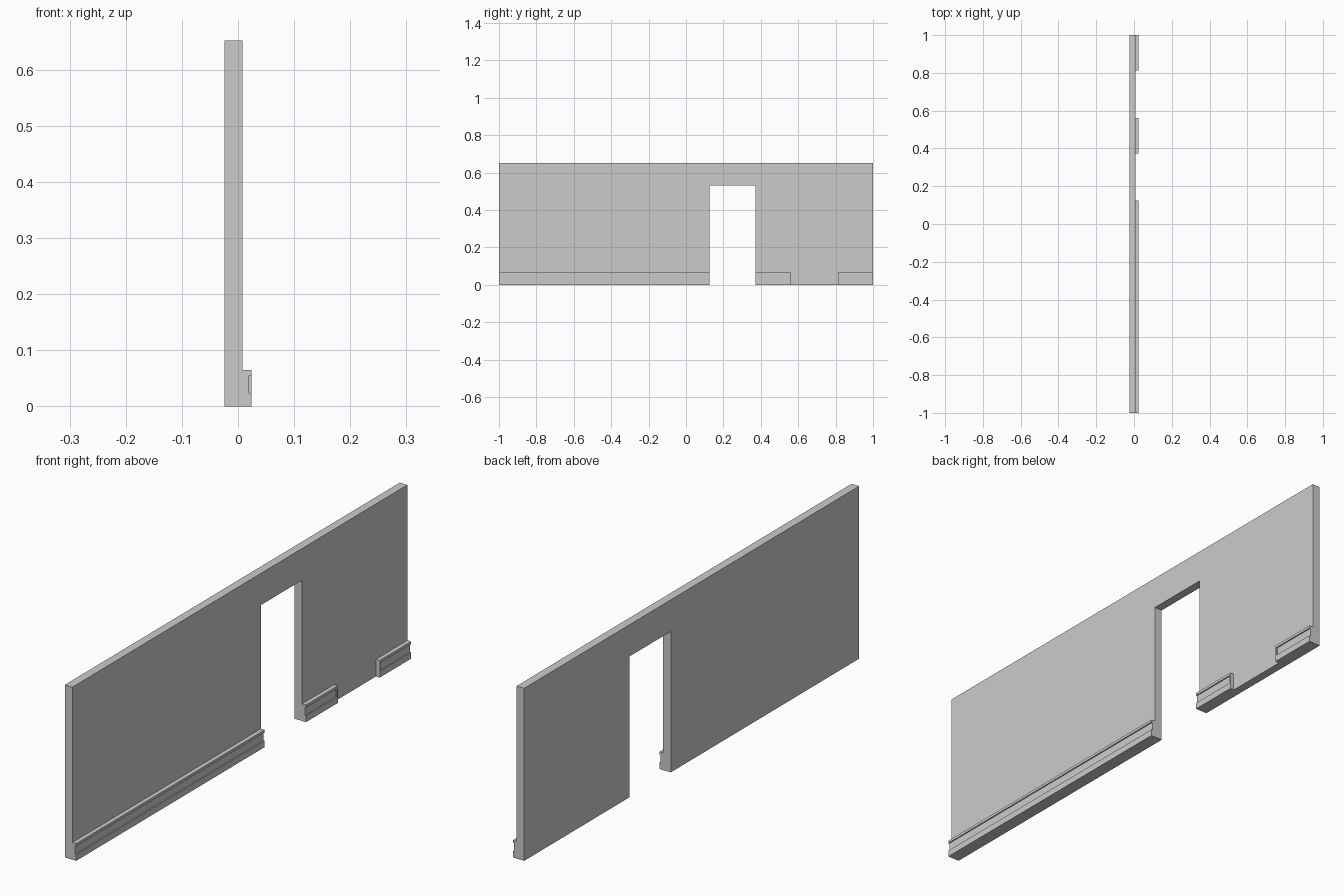
import bpy, bmesh

if "Cube" in bpy.data.objects:
    bpy.data.objects.remove(bpy.data.objects["Cube"])

BACK, FACE, FRONT, GROOVE = -0.024, 0.008, 0.024, 0.0195
DOOR_A, DOOR_B, DOOR_TOP, TOP = 0.125, 0.372, 0.532, 0.652
BASE_H = 0.065


def prism(name, profile, axis, start, end):
    """Extrude a closed 2D outline along x (points are y,z) or y (points are x,z)."""
    bm = bmesh.new()
    place = (lambda a, b: (start, a, b)) if axis == 'x' else (lambda a, b: (a, start, b))
    face = bm.faces.new([bm.verts.new(place(a, b)) for a, b in profile])
    out = bmesh.ops.extrude_face_region(bm, geom=[face])
    verts = [g for g in out['geom'] if isinstance(g, bmesh.types.BMVert)]
    d = end - start
    bmesh.ops.translate(bm, verts=verts, vec=(d, 0, 0) if axis == 'x' else (0, d, 0))
    bmesh.ops.recalc_face_normals(bm, faces=bm.faces)
    mesh = bpy.data.meshes.new(name)
    bm.to_mesh(mesh)
    bm.free()
    obj = bpy.data.objects.new(name, mesh)
    bpy.context.collection.objects.link(obj)
    return obj


# Wall panel with the doorway in its outline
prism("wall", [(-1, 0), (DOOR_A, 0), (DOOR_A, DOOR_TOP), (DOOR_B, DOOR_TOP),
               (DOOR_B, 0), (1, 0), (1, TOP), (-1, TOP)], 'x', BACK, FACE)

# Grooved skirting board in three runs
skirting = [(FACE, 0), (FRONT, 0), (FRONT, 0.024), (GROOVE, 0.024),
            (GROOVE, 0.055), (FRONT, 0.055), (FRONT, BASE_H), (FACE, BASE_H)]
CAP = 0.005
runs = [("left", -1, DOOR_A), ("middle", DOOR_B, 0.562 - CAP), ("right", 0.812 + CAP, 1)]
for side, a, b in runs:
    prism("skirting_" + side, skirting, 'y', a, b)

# Plain end caps on either side of the gap in the skirting
cap = [(FACE, 0), (FRONT, 0), (FRONT, BASE_H), (FACE, BASE_H)]
for side, a in (("middle", 0.562 - CAP), ("right", 0.812)):
    prism("skirting_cap_" + side, cap, 'y', a, a + CAP)
